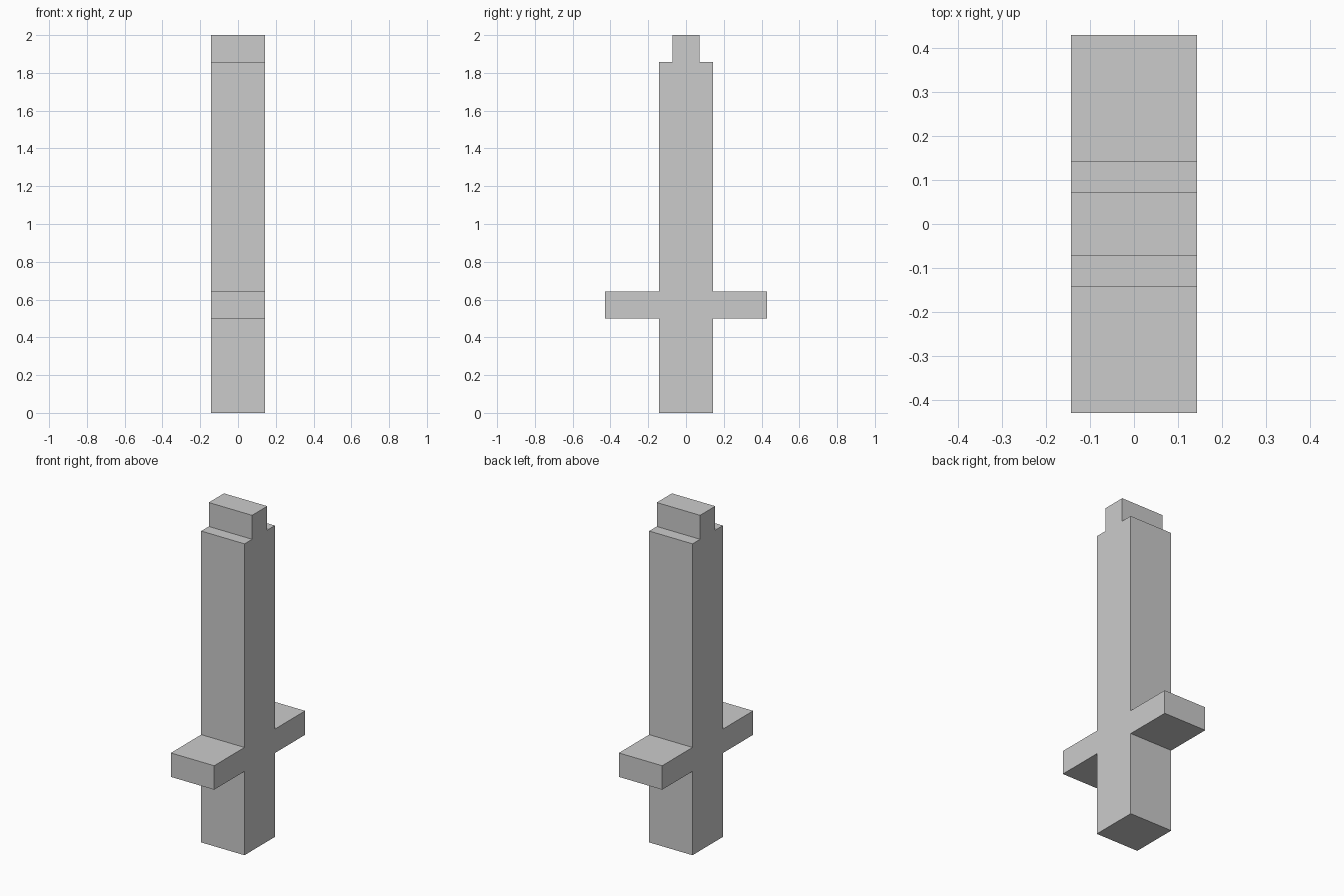
import bpy
import bmesh

if "Cube" in bpy.data.objects:
    bpy.data.objects.remove(bpy.data.objects["Cube"])

U = 1 / 7  # block unit: the whole sword is 14 units tall

# Right half of the side silhouette (y, z): grip, crossguard, blade, stepped tip
half = [(1, 0), (1, 3.5), (3, 3.5), (3, 4.5), (1, 4.5),
        (1, 13), (0.5, 13), (0.5, 14)]
outline = half + [(-y, z) for y, z in reversed(half)]

# Extrude the mirrored silhouette across the thickness in x
bm = bmesh.new()
face = bm.faces.new([bm.verts.new((-U, y * U, z * U)) for y, z in outline])
side = bmesh.ops.extrude_face_region(bm, geom=[face], use_keep_orig=True)
moved = [v for v in side["geom"] if isinstance(v, bmesh.types.BMVert)]
bmesh.ops.translate(bm, verts=moved, vec=(2 * U, 0, 0))
bmesh.ops.recalc_face_normals(bm, faces=bm.faces)

mesh = bpy.data.meshes.new("sword")
bm.to_mesh(mesh)
bm.free()
bpy.context.collection.objects.link(bpy.data.objects.new("sword", mesh))
